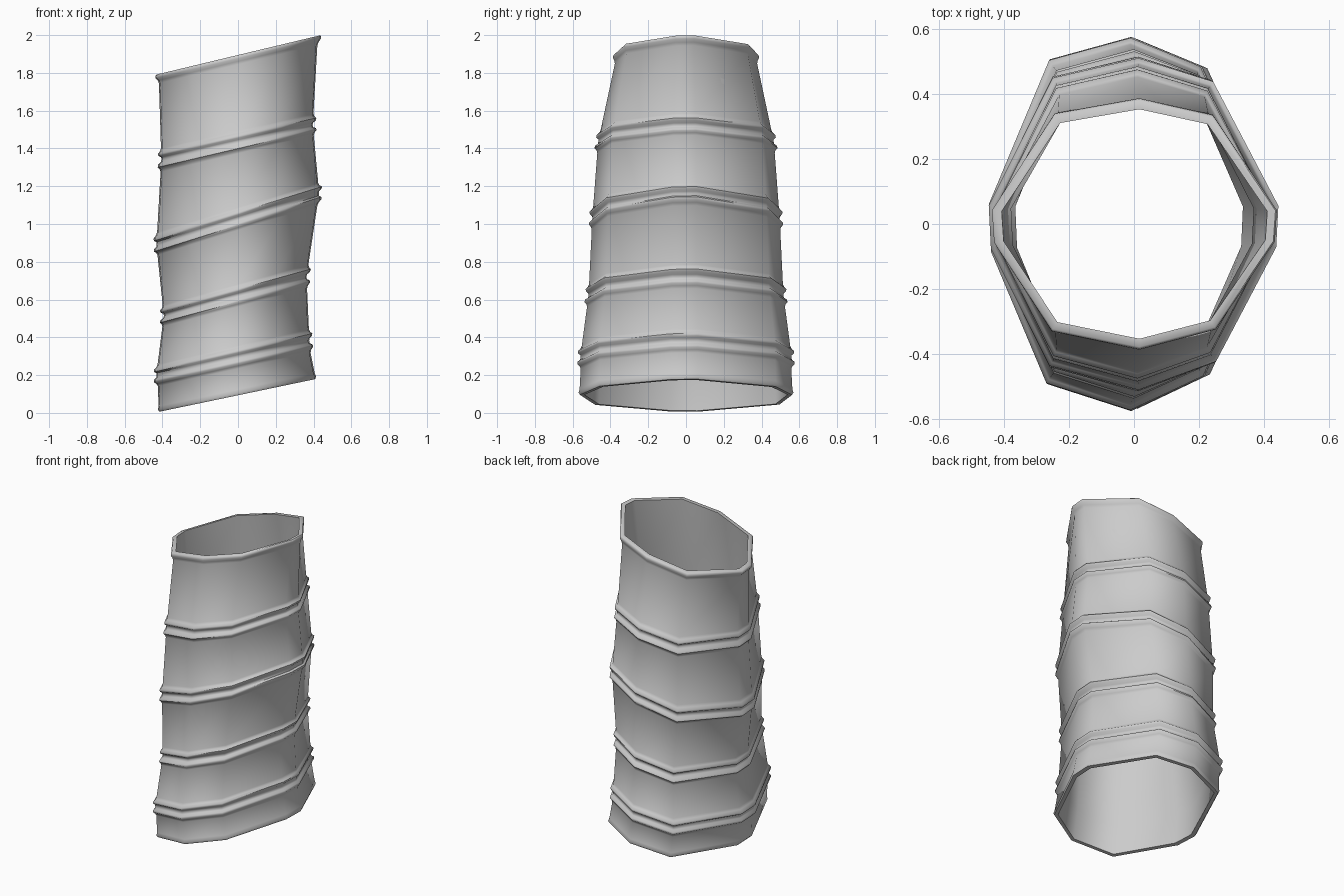
import bpy, bmesh

if "Cube" in bpy.data.objects:
    bpy.data.objects.remove(bpy.data.objects["Cube"])

# Slanted joints: left x, left z, right x, right z, half depth in y
JOINTS = [
    (-0.422, 0.005, 0.415, 0.180, 0.568),
    (-0.450, 0.195, 0.395, 0.385, 0.577),
    (-0.410, 0.510, 0.380, 0.725, 0.533),
    (-0.449, 0.885, 0.447, 1.168, 0.513),
    (-0.423, 1.338, 0.413, 1.527, 0.482),
    (-0.437, 1.790, 0.440, 2.000, 0.383),
]
WALL = 0.03


def mix(a, b, t):
    return [p + (q - p) * t for p, q in zip(a, b)]


def rings():
    """Outer wall stations as (joint values, radial offset); each segment has a lip at both ends."""
    out = []
    for i, (a, b) in enumerate(zip(JOINTS, JOINTS[1:])):
        span = (b[1] + b[3] - a[1] - a[3]) / 2
        first, last = i == 0, i == len(JOINTS) - 2
        if first:
            steps = [(0, -0.006), (0.012, 0), (0.03, -0.006)]
        else:
            steps = [(0, -0.018), (0.012, -0.016), (0.022, -0.002),
                     (0.034, 0), (0.046, -0.012), (0.06, -0.017)]
        if last:
            steps += [(span - 0.05, -0.017), (span - 0.034, -0.011),
                      (span - 0.018, 0), (span - 0.006, 0), (span, -0.005)]
        else:
            steps += [(span - 0.06, -0.017), (span - 0.046, -0.012),
                      (span - 0.034, 0), (span - 0.022, -0.002), (span - 0.012, -0.016)]
        out += [(mix(a, b, d / span), off) for d, off in steps]
    return out


def section(joint, off):
    """Ten-sided outline lying in the slanted plane of a joint."""
    xl, zl, xr, zr, ry = joint
    slope = (zr - zl) / (xr - xl)
    ax, rx = (xl + xr) / 2, (xr - xl) / 2 + off
    ry += off
    right = 0.81 + 0.03 * zr / 2
    outline = [(0.015 / rx, -1), (0.57, -right), (0.985, -0.14), (1, 0.11), (0.55, right + 0.03),
               (0.015 / rx, 1), (-0.56, 0.88), (-1, 0.11), (-0.985, -0.15), (-0.58, -0.855)]
    return [(ax + u * rx, v * ry, zl + slope * (ax + u * rx - xl)) for u, v in outline]


# Hollow tube: up the outside, over the rim, down the inside
outer = rings()
inner = [(j, -0.015 - WALL) for j in JOINTS]
inner[0] = (JOINTS[0], -WALL)
inner[-1] = (JOINTS[-1], -WALL)
loops = outer + inner[::-1]

bm = bmesh.new()
vs = [[bm.verts.new(p) for p in section(j, o)] for j, o in loops]
for k in range(len(vs)):
    lo, hi = vs[k], vs[(k + 1) % len(vs)]
    for n in range(10):
        m = (n + 1) % 10
        bm.faces.new((lo[n], lo[m], hi[m], hi[n]))
bmesh.ops.recalc_face_normals(bm, faces=bm.faces)
mesh = bpy.data.meshes.new("ribbed_sleeve")
bm.to_mesh(mesh)
bm.free()
sleeve = bpy.data.objects.new("ribbed_sleeve", mesh)
bpy.context.collection.objects.link(sleeve)

# Smooth walls, crisp rims
bpy.context.view_layer.objects.active = sleeve
sleeve.select_set(True)
bpy.ops.object.shade_smooth_by_angle(angle=0.95)
